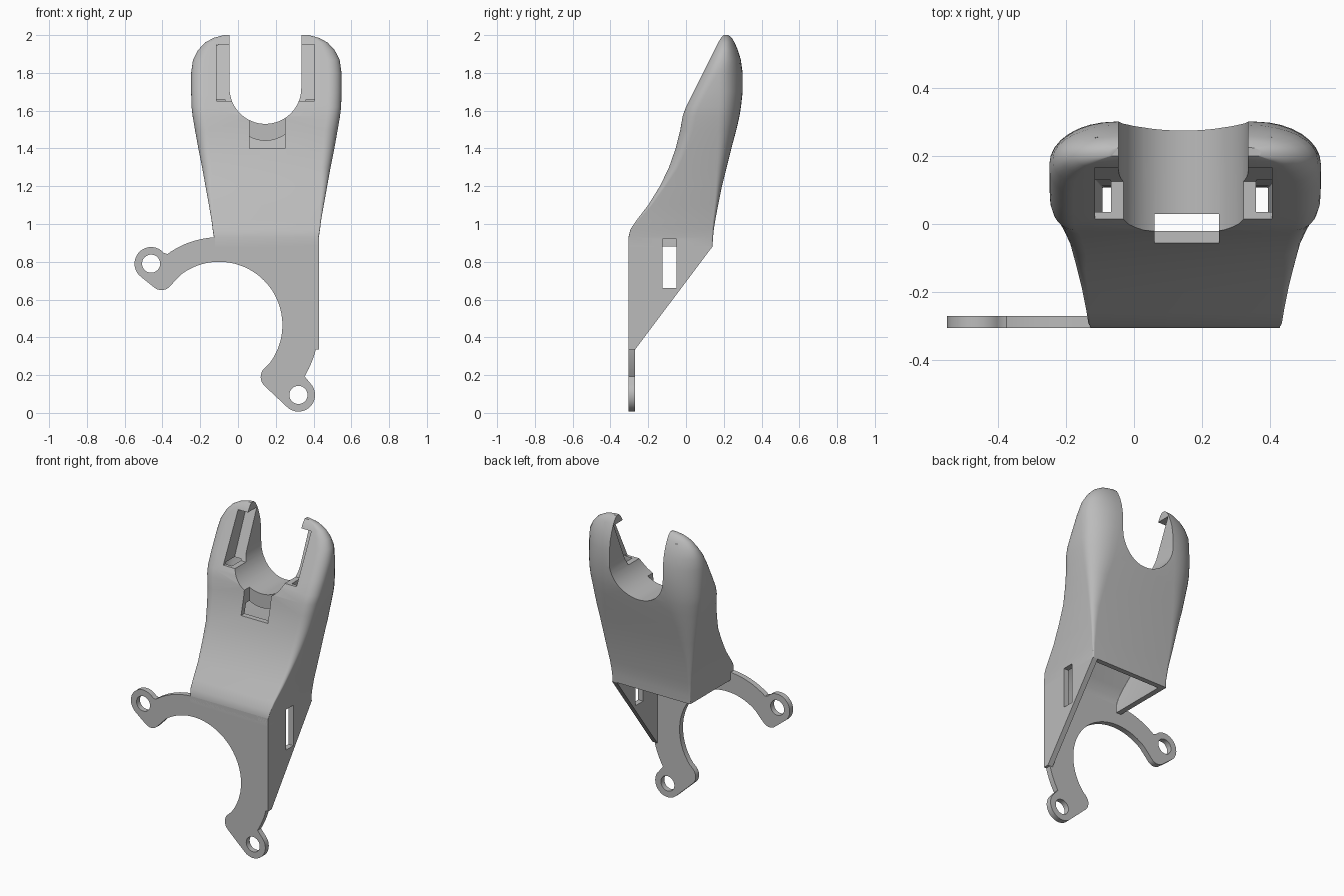
import bpy, bmesh
from math import sin, cos, radians, pi

if "Cube" in bpy.data.objects:
    bpy.data.objects.remove(bpy.data.objects["Cube"])

grey = bpy.data.materials.new("plain_grey")
COLOUR = (0.5, 0.5, 0.5, 1)
grey.diffuse_color = COLOUR
grey.use_nodes = True
grey.node_tree.nodes["Principled BSDF"].inputs["Base Color"].default_value = COLOUR

MID = 0.15      # centre line of the holder
WALL = 0.035


def make(name, loops):
    """Skin a stack of equal point loops and cap both ends."""
    bm = bmesh.new()
    rings = [[bm.verts.new(p) for p in loop] for loop in loops]
    n = len(rings[0])
    for a, b in zip(rings, rings[1:]):
        for i in range(n):
            j = (i + 1) % n
            bm.faces.new((a[i], a[j], b[j], b[i]))
    bm.faces.new(rings[0][::-1])
    bm.faces.new(rings[-1])
    bmesh.ops.recalc_face_normals(bm, faces=bm.faces[:])
    mesh = bpy.data.meshes.new(name)
    bm.to_mesh(mesh)
    bm.free()
    mesh.materials.append(grey)
    ob = bpy.data.objects.new(name, mesh)
    bpy.context.collection.objects.link(ob)
    return ob


def prism_y(name, pts, y0, y1):
    return make(name, [[(x, y, z) for x, z in pts] for y in (y0, y1)])


def prism_x(name, pts, x0, x1):
    return make(name, [[(x, y, z) for y, z in pts] for x in (x0, x1)])


def arc(cx, cz, r, a, b, n=12, rz=None):
    rz = rz or r
    angles = [radians(a + (b - a) * i / n) for i in range(n + 1)]
    return [(cx + r * cos(t), cz + rz * sin(t)) for t in angles]


def cut(ob, *cutters):
    for c in cutters:
        mod = ob.modifiers.new("cut", "BOOLEAN")
        mod.object = c
        mod.solver = "EXACT"
        bpy.context.view_layer.objects.active = ob
        bpy.ops.object.modifier_apply(modifier=mod.name)


# Holder stations: height, half width, front y, back y, front and back corner size
STATIONS = [
    (.88, .278, -.305, .14, .005, .01),
    (.93, .278, -.305, .143, .005, .01),
    (.97, .284, -.295, .147, .006, .015),
    (1.02, .29, -.262, .155, .01, .02),
    (1.1, .304, -.2, .17, .02, .03),
    (1.2, .322, -.138, .19, .03, .05),
    (1.3, .34, -.09, .215, .05, .08),
    (1.4, .36, -.055, .24, .06, .11),
    (1.5, .378, -.03, .267, .07, .15),
    (1.57, .39, -.018, .283, .07, .17),
    (1.62, .396, .0, .291, .07, .18),
    (1.7, .398, .04, .3, .07, .19),
    (1.8, .398, .09, .3, .07, .2),
    (1.87, .388, .125, .29, .065, .2),
    (1.92, .362, .15, .275, .06, .18),
    (1.96, .325, .17, .258, .04, .15),
    (1.985, .28, .185, .243, .025, .1),
    (2.0, .225, .2, .225, .01, .05),
]


def section(station, inset=0):
    z, w, front, back, rf, rb = station
    w, front, back = w - inset, front + inset, back - inset
    rf, rb = max(rf - inset, .004), max(rb - inset, .004)
    deep = min(rb * .65, (back - front) * .6)
    rz = min(rf, (back - front) * .35)
    pts = []
    for side, a in ((1, 0), (-1, 90)):
        pts += arc(MID + side * (w - rb), back - deep, rb, a, a + 90, 8, deep)
    for side, a in ((-1, 180), (1, 270)):
        pts += arc(MID + side * (w - rf), front + rz, rf, a, a + 90, 8, rz)
    return [(x, y, z) for x, y in pts]


def u_shape(name, half, depth):
    pts = arc(MID - .005, 1.72, half, 180, 360, 32, depth)
    x0, x1 = pts[0][0], pts[-1][0]
    return prism_y(name, pts + [(x1, 2.2), (x0, 2.2)], -.6, .6)


# Hollow holder with its U-shaped cradle
holder = make("holder_body", [section(s) for s in STATIONS])
low = (.8,) + STATIONS[0][1:]
cavity = make("cavity_cutter", [section(s, WALL) for s in [low] + STATIONS[1:11]]
              + [section((1.66,) + STATIONS[10][1:], WALL)])
cradle_skin = u_shape("cradle_skin_cutter", .22, .28)
cradle = u_shape("cradle_cutter", .19, .19)
cut(cavity, cradle_skin)

# Front window under the cradle, and a sloping groove in each prong
x0, x1 = MID - .09, MID + .1
window = prism_x("window_cutter", [(-.2, 1.4), (.03, 1.4), (.03, 1.6), (-.2, 1.6)], x0, x1)
groove = [(-.2, 1.65), (.125, 1.65), (.255, 1.95), (-.2, 1.95)]
grooves = [prism_x("groove_cutter", groove, MID + a, MID + b)
           for a, b in ((-.265, -.15), (.15, .255))]
cut(holder, cavity, cradle, window, *grooves)

# Slotted web between plate and holder
web = prism_x("side_web", [(-.305, .335), (-.27, .335), (.14, .88), (-.305, .88)],
              MID + .278 - WALL, MID + .278)
slot = prism_x("slot_cutter", [(-.125, .66), (-.05, .66), (-.05, .92), (-.125, .92)], .3, .6)
cut(holder, slot)
cut(web, slot)

# Curved mounting plate with two eared ends
cx, cz = -.1, .465
EARS = ((-.46, .79), (.32, .095))
outline = [(.428, .93), (-.12, .93)]
outline += arc(cx, cz, .465, 95, 126)
outline += arc(*EARS[0], .088, 40, 230, 24)
outline += arc(-.405, .71, .06, 230, 310, 8)
outline += arc(cx, cz, .335, 127, -38, 48)
outline += arc(.185, .19, .065, 135, 230, 8)
outline += arc(*EARS[1], .088, 230, 405, 24)
outline += arc(cx, cz, .528, -31, 0)
plate = prism_y("mounting_plate", outline, -.305, -.27)
holes = [prism_y("ear_hole_cutter", arc(x, z, .048, 0, 348.75, 31), -.4, -.2) for x, z in EARS]
cut(plate, *holes)

# Remove helpers, smooth the rounded surfaces
for c in [cavity, cradle_skin, cradle, window, slot] + grooves + holes:
    bpy.data.objects.remove(c)
for ob in (holder, web, plate):
    bpy.ops.object.select_all(action="DESELECT")
    ob.select_set(True)
    bpy.context.view_layer.objects.active = ob
    bpy.ops.object.shade_smooth_by_angle(angle=radians(32))
